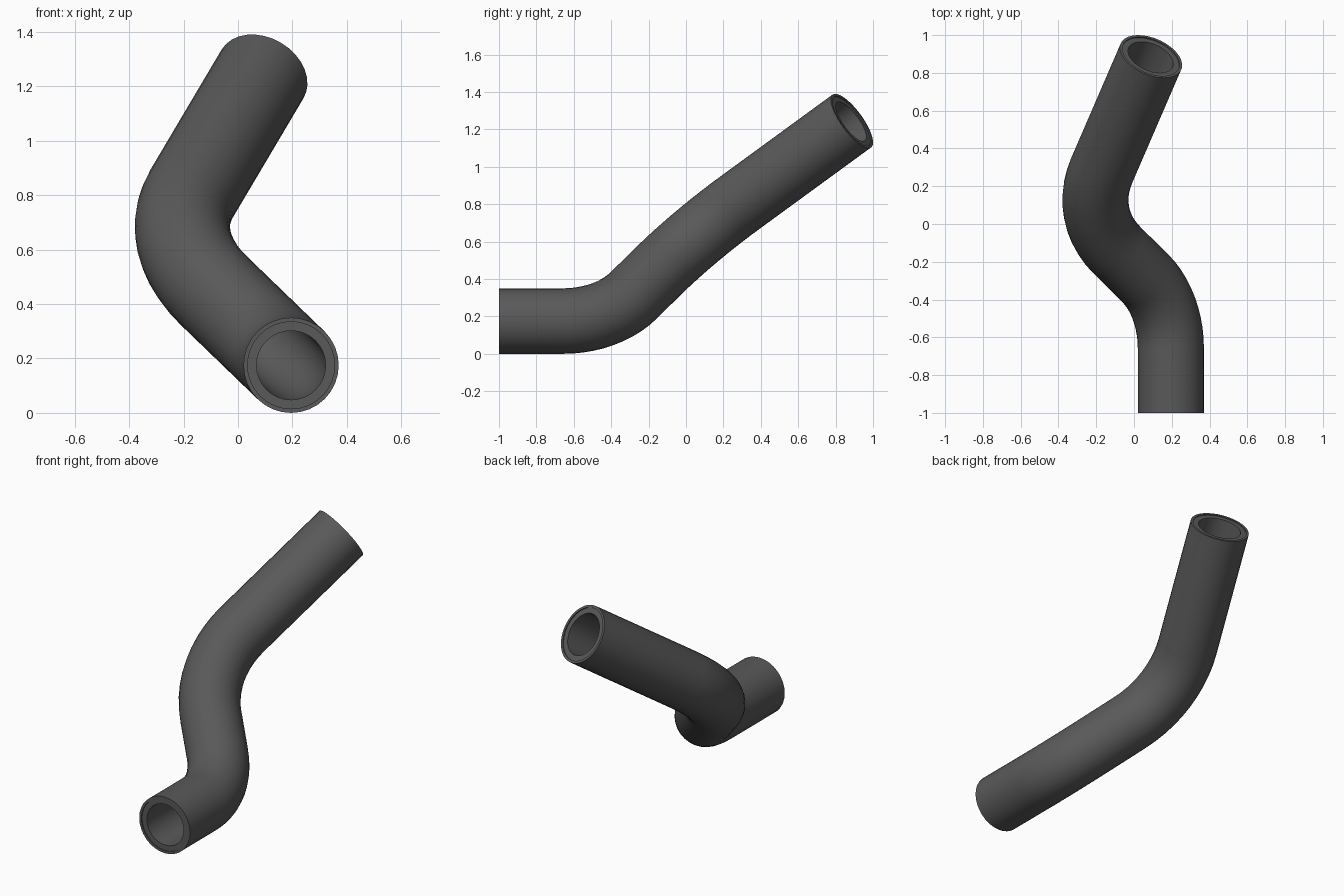
import bpy, bmesh, math
from mathutils import Vector

if "Cube" in bpy.data.objects:
    bpy.data.objects.remove(bpy.data.objects["Cube"])

SIDES = 32
OUTER, STEP, BORE = 0.175, 0.16, 0.127

rubber = bpy.data.materials.new("dark grey rubber")
rubber.diffuse_color = (0.1, 0.1, 0.1, 1)
rubber.use_nodes = True
rubber.node_tree.nodes["Principled BSDF"].inputs["Base Color"].default_value = rubber.diffuse_color

# Hose centre line: corner points with bend radii
start = Vector((0.195, -1, 0.175))
corners = [(Vector((0.195, -0.42, 0.175)), 0.46),
           (Vector((-0.275, 0.043, 0.629)), 0.60)]
end = Vector((0.09, 0.887, 1.245))


def arc(a, corner, b, radius, steps=10):
    """Circular fillet at a corner: list of (point, tangent)."""
    d1, d2 = (corner - a).normalized(), (b - corner).normalized()
    angle = d1.angle(d2)
    p = corner - d1 * radius * math.tan(angle / 2)
    n = (d2 - d1 * d1.dot(d2)).normalized()
    out = []
    for i in range(steps + 1):
        t = angle * i / steps
        out.append((p + d1 * radius * math.sin(t) + n * radius * (1 - math.cos(t)),
                    d1 * math.cos(t) + n * math.sin(t)))
    return out


path = [(start, (corners[0][0] - start).normalized())]
path += arc(start, corners[0][0], corners[1][0], corners[0][1])
path += arc(corners[0][0], corners[1][0], end, corners[1][1])
path.append((end, (end - corners[1][0]).normalized()))

# Frames carried along the path without twist
frames, up = [], Vector((0, 0, 1))
for i, (p, t) in enumerate(path):
    if i:
        up = path[i - 1][1].rotation_difference(t) @ up
    frames.append((p, t, up.copy(), t.cross(up)))

bm = bmesh.new()


def ring(frame, r, inward=0):
    p, t, u, v = frame
    return [bm.verts.new(p + t * inward + r * (u * math.cos(a) + v * math.sin(a)))
            for a in (2 * math.pi * k / SIDES for k in range(SIDES))]


# Closed run of rings: outer wall, end rim, bore, start rim
first, last = frames[0], frames[-1]
rings = [ring(f, OUTER) for f in frames]
rings += [ring(last, STEP), ring(last, STEP, -0.006), ring(last, BORE, -0.006)]
rings += [ring(f, BORE) for f in reversed(frames[1:-1])]
rings += [ring(first, BORE, 0.006), ring(first, STEP, 0.006), ring(first, STEP)]
for i, a in enumerate(rings):
    b = rings[(i + 1) % len(rings)]
    for k in range(SIDES):
        j = (k + 1) % SIDES
        bm.faces.new((a[k], a[j], b[j], b[k]))
bmesh.ops.recalc_face_normals(bm, faces=bm.faces)

mesh = bpy.data.meshes.new("bent_hose")
bm.to_mesh(mesh)
bm.free()
mesh.materials.append(rubber)
hose = bpy.data.objects.new("bent_hose", mesh)
bpy.context.collection.objects.link(hose)
bpy.context.view_layer.objects.active = hose
hose.select_set(True)
bpy.ops.object.shade_smooth_by_angle(angle=math.radians(35))
